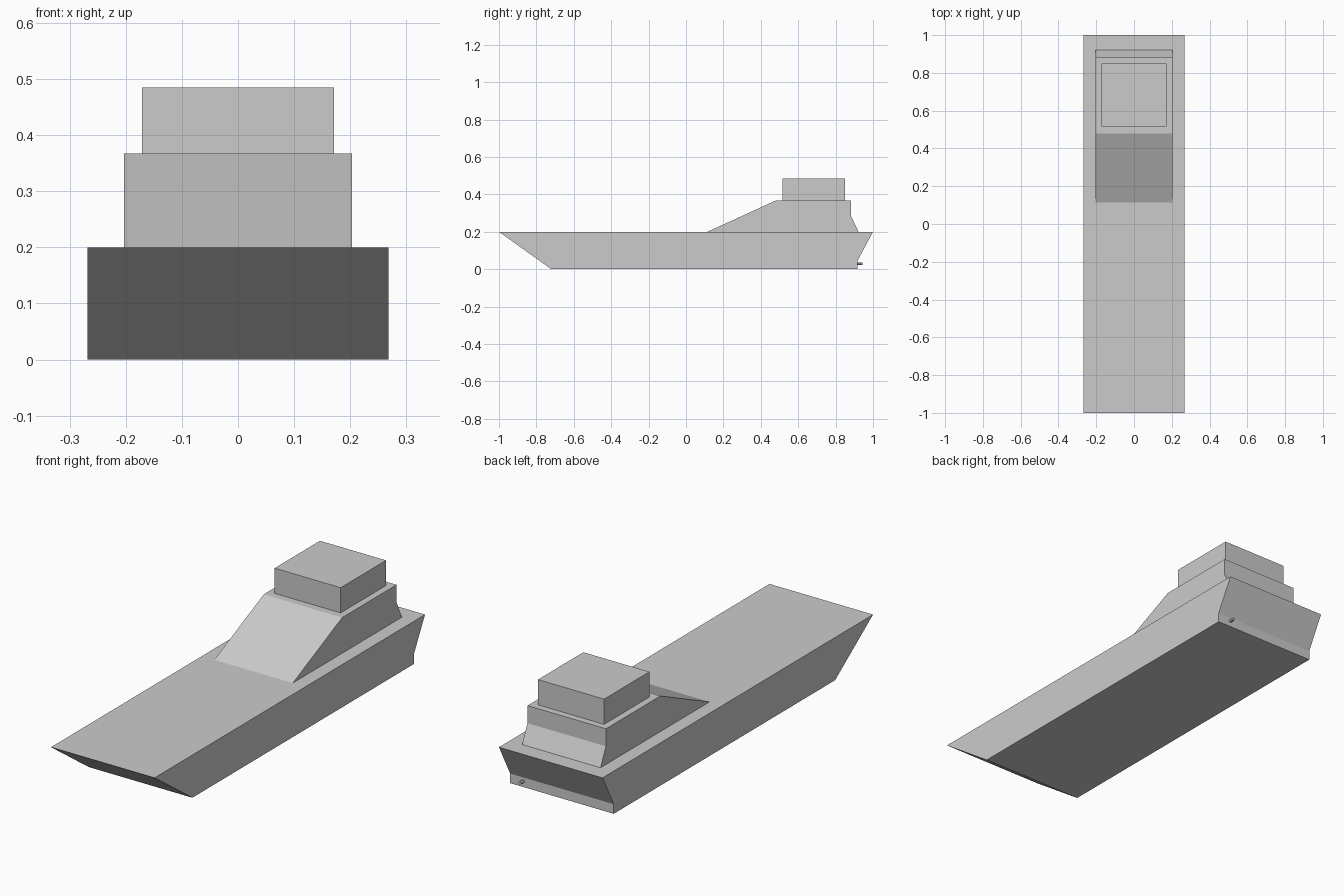
import bpy
import bmesh

cube = bpy.data.objects.get("Cube")
if cube:
    bpy.data.objects.remove(cube, do_unlink=True)

# Single flat grey
grey = bpy.data.materials.new("plain grey")
grey.use_nodes = True
colour = (0.6, 0.6, 0.6, 1)
grey.diffuse_color = colour
grey.node_tree.nodes["Principled BSDF"].inputs["Base Color"].default_value = colour


def extrude_profile(name, profile, half_width):
    """Sweep a closed (y, z) side profile across the width."""
    bm = bmesh.new()
    side = bm.faces.new([bm.verts.new((-half_width, y, z)) for y, z in profile])
    swept = bmesh.ops.extrude_face_region(bm, geom=[side], use_keep_orig=True)
    moved = [v for v in swept["geom"] if isinstance(v, bmesh.types.BMVert)]
    bmesh.ops.translate(bm, verts=moved, vec=(2 * half_width, 0, 0))
    bmesh.ops.recalc_face_normals(bm, faces=bm.faces)
    mesh = bpy.data.meshes.new(name)
    bm.to_mesh(mesh)
    bm.free()
    mesh.materials.append(grey)
    obj = bpy.data.objects.new(name, mesh)
    bpy.context.collection.objects.link(obj)
    return obj


# Hull with raked bow and overhanging stern
extrude_profile("hull", [(-1, 0.2), (-0.72, 0), (0.917, 0),
                         (0.917, 0.045), (1, 0.2)], 0.268)

# Superstructure with a long sloping front and a kicked-out rear foot
extrude_profile("superstructure", [(0.115, 0.2), (0.48, 0.367), (0.882, 0.367),
                                   (0.882, 0.285), (0.922, 0.2)], 0.203)

# Bridge cabin on top
extrude_profile("bridge_cabin", [(0.515, 0.367), (0.85, 0.367),
                                 (0.85, 0.485), (0.515, 0.485)], 0.171)

# Small outlet pipe low on the stern
bpy.ops.mesh.primitive_cylinder_add(vertices=12, radius=0.007, depth=0.04,
                                    location=(0.2, 0.923, 0.028),
                                    rotation=(1.5708, 0, 0))
pipe = bpy.context.object
pipe.name = "stern_outlet_pipe"
pipe.data.materials.append(grey)
bpy.ops.object.shade_smooth_by_angle()
